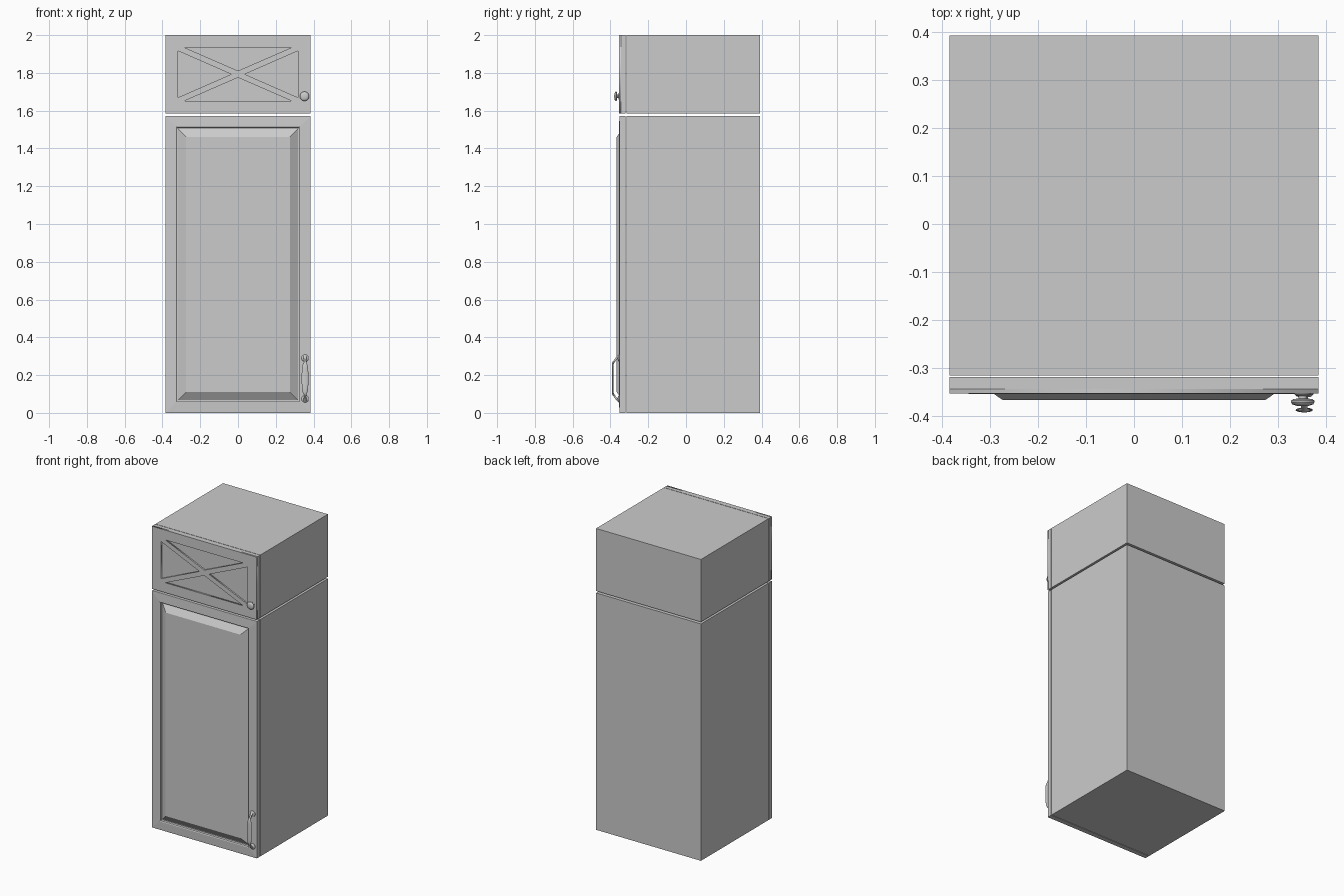
import bpy, bmesh
from math import cos, sin, pi, radians

if "Cube" in bpy.data.objects:
    bpy.data.objects.remove(bpy.data.objects["Cube"])


def finish(name, bm, smooth=False):
    bmesh.ops.recalc_face_normals(bm, faces=bm.faces)
    me = bpy.data.meshes.new(name)
    bm.to_mesh(me)
    bm.free()
    ob = bpy.data.objects.new(name, me)
    bpy.context.collection.objects.link(ob)
    bpy.ops.object.select_all(action='DESELECT')
    ob.select_set(True)
    bpy.context.view_layer.objects.active = ob
    if smooth:
        bpy.ops.object.shade_smooth_by_angle(angle=radians(40))
    return ob


def loft(name, rings, smooth=False):
    """Skin a list of equal-sized point rings and cap both ends."""
    bm = bmesh.new()
    loops = [[bm.verts.new(p) for p in r] for r in rings]
    n = len(rings[0])
    for a, b in zip(loops, loops[1:]):
        for i in range(n):
            j = (i + 1) % n
            bm.faces.new((a[i], a[j], b[j], b[i]))
    bm.faces.new(loops[0])
    bm.faces.new(loops[-1])
    return finish(name, bm, smooth)


def rect(m, y, z0, z1, w=0.385):
    """Rectangle in the front plane, pulled in by margin m."""
    return [(-w + m, y, z0 + m), (w - m, y, z0 + m),
            (w - m, y, z1 - m), (-w + m, y, z1 - m)]


def box(name, y0, y1, z0, z1):
    return loft(name, [rect(0, y1, z0, z1), rect(0, y0, z0, z1)])


def turned(name, x, z, profile, n=32):
    """Lathe (radius, y) points around a y axis."""
    return loft(name, [[(x + r * cos(2 * pi * i / n), y, z + r * sin(2 * pi * i / n))
                        for i in range(n)] for r, y in profile], True)


# Carcasses
box("lower_cabinet", -0.315, 0.393, 0, 1.572)
box("upper_cabinet", -0.316, 0.393, 1.585, 2)

# Lower door: sloped frame, groove and raised panel
steps = [(0, -0.319), (0, -0.351), (0.002, -0.352), (0.057, -0.355),
         (0.062, -0.352), (0.063, -0.337), (0.067, -0.337), (0.111, -0.367)]
loft("lower_door", [rect(m, y, 0, 1.572) for m, y in steps])

# Upper door: backing board and front frame with crossed bars
box("upper_door_back", -0.344, -0.319, 1.585, 2)
zc = 1.793
outlines = [
    [(-0.385, 1.585), (0.385, 1.585), (0.385, 2), (-0.385, 2)],
    [(-0.285, zc + 0.142), (0.285, zc + 0.142), (0, zc + 0.018)],
    [(-0.285, zc - 0.142), (0.285, zc - 0.142), (0, zc - 0.018)],
    [(-0.317, zc - 0.123), (-0.317, zc + 0.123), (-0.036, zc)],
    [(0.317, zc - 0.123), (0.317, zc + 0.123), (0.036, zc)],
]
cu = bpy.data.curves.new("upper_door_frame", 'CURVE')
cu.dimensions = '2D'
cu.fill_mode = 'BOTH'
cu.extrude = 0.0055
for pts in outlines:
    s = cu.splines.new('POLY')
    s.points.add(len(pts) - 1)
    for p, (x, z) in zip(s.points, pts):
        p.co = (x, z, 0, 1)
    s.use_cyclic_u = True
frame = bpy.data.objects.new("upper_door_frame", cu)
bpy.context.collection.objects.link(frame)
frame.rotation_euler.x = pi / 2
frame.location.y = -0.3485
bpy.ops.object.select_all(action='DESELECT')
frame.select_set(True)
bpy.context.view_layer.objects.active = frame
bpy.ops.object.convert(target='MESH')

# Knob on the upper door
turned("knob", 0.352, 1.676, [
    (0.017, -0.353), (0.017, -0.356), (0.009, -0.359), (0.009, -0.364),
    (0.019, -0.365), (0.024, -0.368), (0.025, -0.371), (0.022, -0.376),
    (0.014, -0.379), (0.005, -0.380)])

# Pull handle on the lower door: two rosettes and a flared grip
hz = 0.182
for side, label in ((1, "top"), (-1, "bottom")):
    turned("handle_rosette_" + label, 0.355, hz + side * 0.108, [
        (0.019, -0.350), (0.019, -0.356), (0.015, -0.360), (0.005, -0.362)])

# y, height from centre, half width, thickness
half = [(-0.354, 0.122, 0.008, 0.006), (-0.362, 0.113, 0.008, 0.006),
        (-0.376, 0.097, 0.006, 0.005), (-0.386, 0.083, 0.007, 0.005),
        (-0.388, 0.072, 0.013, 0.005), (-0.388, 0.052, 0.016, 0.005),
        (-0.388, 0.02, 0.018, 0.005)]
path = half + [(y, -h, w, t) for y, h, w, t in reversed(half)]
rings = []
for y, h, w, t in path:
    tilt = 0.6 if abs(h) > 0.08 else 0
    lean = tilt if h > 0 else -tilt
    rings.append([(0.355 + w * cos(a), y + t * sin(a) * cos(lean),
                   hz + h - t * sin(a) * sin(lean))
                  for a in (2 * pi * i / 16 for i in range(16))])
loft("handle_grip", rings, True)
